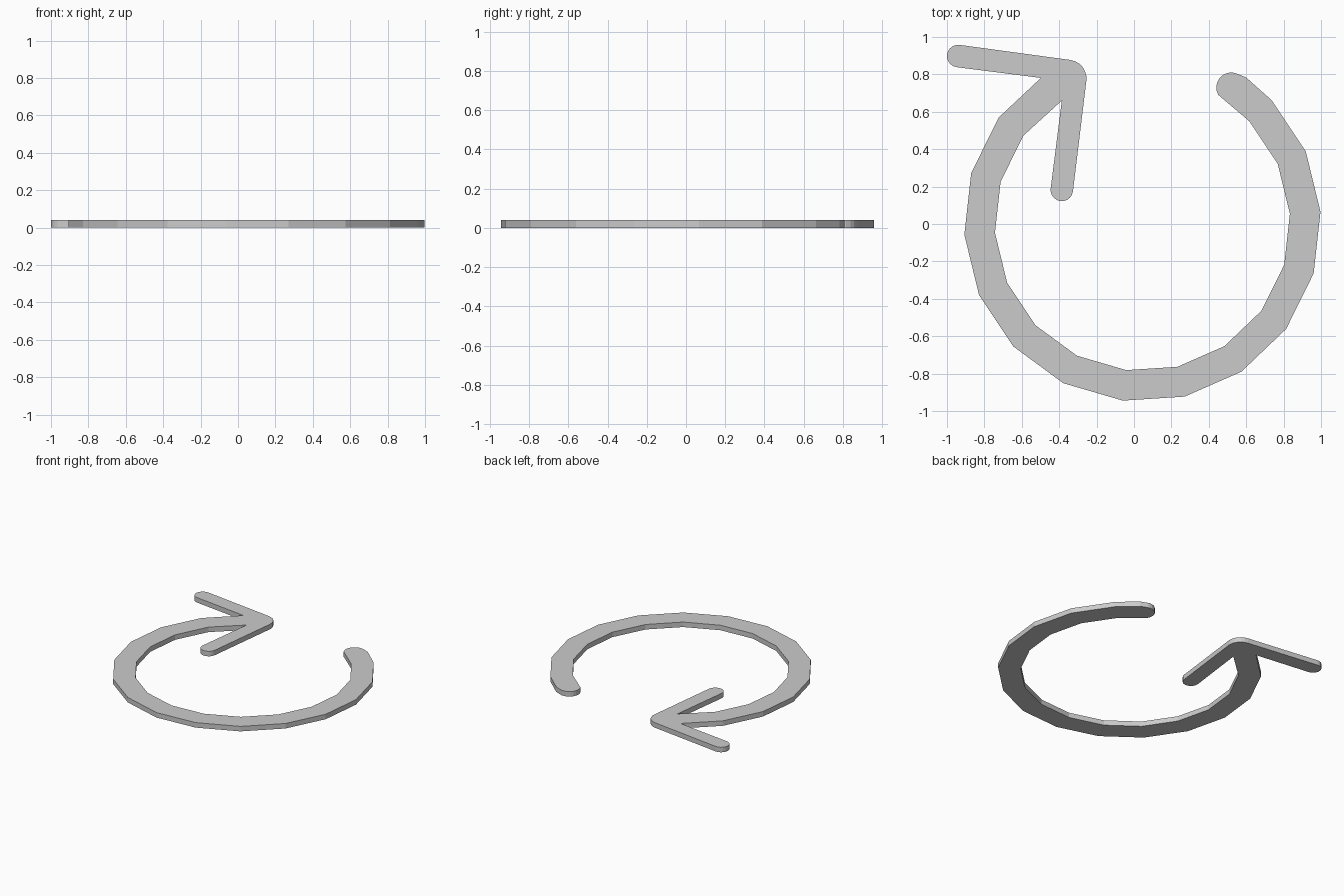
import bpy, bmesh
from math import radians, cos, sin

if "Cube" in bpy.data.objects:
    bpy.data.objects.remove(bpy.data.objects["Cube"])

HEIGHT = 0.04


def arc(cx, cy, r, start, end, steps):
    """Points along an arc, angles in degrees."""
    pts = []
    for i in range(steps + 1):
        a = radians(start + (end - start) * i / steps)
        pts.append((cx + r * cos(a), cy + r * sin(a)))
    return pts


# Arrowhead: two rounded arms meeting at a rounded tip
outline = arc(-0.94, 0.898, 0.06, 262.5, 82.5, 10)
outline += arc(-0.354, 0.778, 0.1, 82.5, -7.5, 6)
outline += arc(-0.386, 0.182, 0.06, -7.5, -187.5, 10)
outline.append((-0.386, 0.66))

# Inner side of the 18-sided ring, from the head round to the tail
outline += arc(0.045, 0.004, 0.79, -216.3, 43.7, 13)

# Rounded tail end
outline += arc(0.52, 0.73, 0.08, 210, 66, 9)
outline.append((0.60, 0.783))

# Outer side of the ring, back to the head
outline += arc(0.045, 0.004, 0.954, 43.7, -216.3, 13)
outline.append((-0.498, 0.781))

# Extrude the outline into a flat plate
bm = bmesh.new()
face = bm.faces.new([bm.verts.new((x, y, 0)) for x, y in outline])
top = bmesh.ops.extrude_face_region(bm, geom=[face], use_keep_orig=True)
bmesh.ops.translate(bm, vec=(0, 0, HEIGHT),
                    verts=[g for g in top["geom"] if isinstance(g, bmesh.types.BMVert)])
bmesh.ops.recalc_face_normals(bm, faces=bm.faces)
mesh = bpy.data.meshes.new("circular_arrow")
bm.to_mesh(mesh)
bm.free()
bpy.context.collection.objects.link(bpy.data.objects.new("circular_arrow", mesh))
